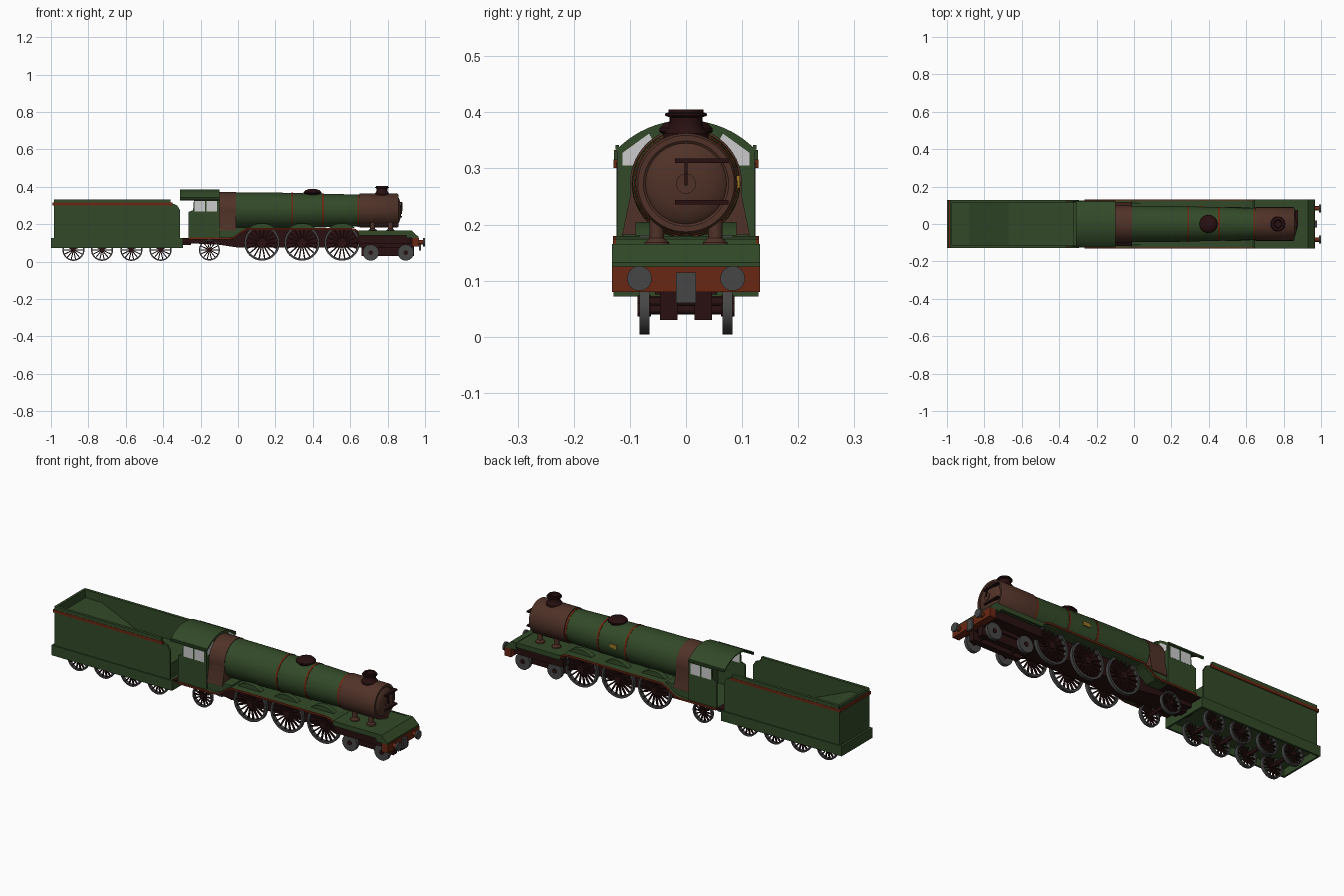
import bpy, bmesh, math
from mathutils import Matrix, Vector

old = bpy.data.objects.get("Cube")
if old:
    bpy.data.objects.remove(old, do_unlink=True)


def material(name, r, g, b):
    m = bpy.data.materials.new(name)
    m.use_nodes = True
    m.diffuse_color = (r, g, b, 1)
    m.node_tree.nodes["Principled BSDF"].inputs["Base Color"].default_value = (r, g, b, 1)
    return m


GREEN = material("dark green", .032, .068, .021)
BROWN = material("brown", .08, .032, .021)
RUST = material("rust red", .14, .02, .006)
DARK = material("dark maroon", .021, .005, .005)
GREY = material("grey", .062, .062, .064)
GLASS = material("pale glass", .6, .6, .6)
GOLD = material("gold", .3, .18, .02)


def finish(name, bm, mat, smooth=False):
    bmesh.ops.recalc_face_normals(bm, faces=bm.faces[:])
    mesh = bpy.data.meshes.new(name)
    bm.to_mesh(mesh)
    bm.free()
    mesh.materials.append(mat)
    if smooth:
        mesh.shade_smooth()
        mesh.set_sharp_from_angle(angle=math.radians(35))
    ob = bpy.data.objects.new(name, mesh)
    bpy.context.collection.objects.link(ob)
    return ob


def prism(name, pts, a, b, mat, along="Y", smooth=False):
    """Extrude an outline: (x, z) along y, or (y, z) along x."""
    bm = bmesh.new()
    place = (lambda p, d: (p[0], d, p[1])) if along == "Y" else (lambda p, d: (d, p[0], p[1]))
    face = bm.faces.new([bm.verts.new(place(p, a)) for p in pts])
    ext = bmesh.ops.extrude_face_region(bm, geom=[face])
    step = Vector(place((0, 0), b - a))
    bmesh.ops.translate(bm, vec=step, verts=[v for v in ext["geom"] if isinstance(v, bmesh.types.BMVert)])
    return finish(name, bm, mat, smooth)


def box(name, x0, x1, y0, y1, z0, z1, mat):
    return prism(name, [(x0, z0), (x1, z0), (x1, z1), (x0, z1)], y0, y1, mat)


def lathe(name, profile, centre, axis, mat, segs=40):
    """Spin (radius, height) points round an axis."""
    bm = bmesh.new()
    vs = [bm.verts.new((r, 0, h)) for r, h in profile]
    es = [bm.edges.new(pair) for pair in zip(vs, vs[1:])]
    bmesh.ops.spin(bm, geom=vs + es, cent=(0, 0, 0), axis=(0, 0, 1),
                   angle=math.tau, steps=segs, use_duplicate=False)
    bmesh.ops.remove_doubles(bm, verts=bm.verts[:], dist=1e-5)
    turn = {"X": Matrix.Rotation(math.pi / 2, 4, "Y"),
            "Y": Matrix.Rotation(-math.pi / 2, 4, "X"), "Z": Matrix()}[axis]
    bm.transform(Matrix.Translation(centre) @ turn)
    return finish(name, bm, mat, True)


def cylinder(name, r, a, b, centre, axis, mat, segs=24):
    return lathe(name, [(0, a), (r, a), (r, b), (0, b)], centre, axis, mat, segs)


def arc(cx, cz, r, start, end, n=16):
    return [(cx + r * math.cos(math.radians(start + (end - start) * i / n)),
             cz + r * math.sin(math.radians(start + (end - start) * i / n))) for i in range(n + 1)]


def strip(path, t):
    return path + [(x, z - t) for x, z in reversed(path)]


def spoked_wheel(name, x, r, z, spokes, s):
    y, w = .074 * s, r * .12
    lathe(name + "_tyre", [(r - w, -.009), (r, -.009), (r, .009), (r - w, .009), (r - w, -.009)],
          (x, y, z), "Y", GREY)
    cylinder(name + "_hub", r * .2, -.012, .012, (x, y, z), "Y", DARK)
    bm = bmesh.new()
    for i in range(spokes):
        m = (Matrix.Translation((x, y, z)) @ Matrix.Rotation(math.tau * i / spokes, 4, "Y")
             @ Matrix.Translation((r * .52, 0, 0)) @ Matrix.Diagonal((r * .78, .008, .055 * r + .002, 1)))
        bmesh.ops.create_cube(bm, size=1, matrix=m)
    finish(name + "_spokes", bm, DARK)


# Wheels and axles
wheels = [("tender_wheel", x, .059, .063, 14) for x in (-.88, -.727, -.57, -.414)]
wheels += [("driving_wheel", x, .095, .1, 18) for x in (.128, .342, .556)]
wheels += [("trailing_wheel", -.153, .056, .062, 14)]
for name, x, r, z, n in wheels:
    for s in (1, -1):
        spoked_wheel(name, x, r, z, n, s)
    cylinder(name + "_axle", .009, -.07, .07, (x, 0, z), "Y", DARK, 12)
for x in (.71, .897):
    cylinder("bogie_axle", .008, -.08, .08, (x, 0, .048), "Y", DARK, 12)
    for s in (1, -1):
        cylinder("bogie_wheel", .043, -.009, .009, (x, .074 * s, .048), "Y", GREY)
        cylinder("bogie_wheel_hub", .012, -.012, .012, (x, .074 * s, .048), "Y", DARK)

# Frames
prism("main_frame", [(-.3, .1), (-.1, .09), (0, .075), (.93, .075), (.93, .155), (.66, .155),
                     (.62, .172), (.02, .172), (-.04, .12), (-.3, .12)], -.055, .055, DARK)
for s in (1, -1):
    y0, y1 = sorted((.015 * s, .046 * s))
    box("bogie_frame", .66, .94, y0, y1, .03, .085, DARK)
    y0, y1 = sorted((.055 * s, .112 * s))
    box("front_frame_side", .64, .925, y0, y1, .095, .14, DARK)

# Running board with coloured edge, and wheel covers
board = [(-.265, .128), (-.05, .128), (-.02, .135), (.02, .165), (.05, .18), (.6, .18),
         (.63, .174), (.645, .162), (.925, .162)]
prism("running_board", strip(board, .007), -.125, .125, GREEN)
for s in (1, -1):
    prism("board_edge", strip(board[:-1], .01), .125 * s, .13 * s, RUST)
    for x in (.128, .342, .556):
        prism("splasher", arc(x, .1, .105, 130, 50), .062 * s, .09 * s, GREEN, smooth=True)
    box("front_deck_edge", .645, .925, min(.122 * s, .13 * s), max(.122 * s, .13 * s), .14, .165, GREEN)

# Front apron, buffer beam, buffers and coupling
prism("front_apron", [(.9, .125), (.965, .125), (.965, .132), (.93, .165), (.9, .165)], -.132, .132, GREEN)
box("buffer_beam", .93, .968, -.132, .132, .08, .125, RUST)
box("coupling", .968, .978, -.018, .018, .06, .115, GREY)
for s in (1, -1):
    cylinder("buffer_shank", .012, .965, .992, (0, .083 * s, .104), "X", RUST)
    cylinder("buffer_head", .022, .99, 1, (0, .083 * s, .104), "X", GREY)

# Boiler, bands and firebox
AXIS = (0, 0, .273)
lathe("boiler", [(0, -.02), (.097, -.02), (.096, .2), (.085, .65), (0, .65)], AXIS, "X", GREEN, 48)
for x, r in ((.29, .0955), (.455, .0915), (.643, .087)):
    cylinder("boiler_band", r, x - .005, x + .005, AXIS, "X", RUST, 48)
firebox = [(.117, .165)] + arc(0, .273, .1, -10, 190, 28) + [(-.117, .165)]
prism("firebox", firebox, -.1, -.01, BROWN, "X", True)
prism("firebox_base", [(-.1, .12), (-.03, .12), (.04, .17), (.04, .182), (-.1, .182)], -.112, .112, GREEN)
box("name_plate", .34, .38, .088, .0965, .265, .287, GOLD)

# Smokebox, door and fittings
lathe("smokebox", [(0, .65), (.09, .65), (.09, .852), (.086, .858), (.076, .858), (.072, .855),
                   (.066, .861), (.045, .868), (.02, .872), (0, .872)], AXIS, "X", BROWN, 48)
cylinder("door_boss", .018, .865, .876, AXIS, "X", BROWN)
box("door_handle", .872, .88, -.003, .003, .27, .315, DARK)
for z in (.24, .314):
    box("door_hinge", .86, .878, -.02, .076, z - .004, z + .004, DARK)
for x in (.72, .815):
    for s in (1, -1):
        lathe("smokebox_support", [(0, .158), (.024, .158), (.022, .168), (.013, .176), (.013, .22),
                                   (0, .22)], (x, .052 * s, 0), "Z", BROWN, 20)

# Chimney and dome
lathe("chimney", [(.041, .345), (.04, .362), (.032, .37), (.029, .38), (.029, .391), (.037, .394),
                  (.037, .398), (.031, .4), (.031, .405), (.022, .405), (.019, .368), (0, .368)],
      (.77, 0, 0), "Z", DARK)
lathe("steam_dome", [(.036, .345), (.04, .36), (.048, .366), (.047, .372), (.038, .381), (.02, .387),
                     (0, .388)], (.398, 0, 0), "Z", DARK)

# Cab: sides, front wall, arched roof and windows
side = [(-.265, .125), (-.1, .125), (-.1, .338), (-.235, .338), (-.24, .275), (-.265, .265)]
roof_r, roof_z = .172, .214
roof = arc(0, roof_z, roof_r, 43, 137, 20)
prism("cab_front", [(.12, .125)] + arc(0, roof_z, roof_r - .004, 45, 135) + [(-.12, .125)],
      -.107, -.1, GREEN, "X")
prism("cab_roof", roof + arc(0, roof_z, roof_r - .006, 137, 43, 20), -.31, -.098, GREEN, "X", True)
box("cab_floor", -.3, -.1, -.118, .118, .12, .127, DARK)
pane = [(.113, .305), (.113, .328), (.066, .362), (.06, .352), (.093, .305)]
for s in (1, -1):
    prism("cab_side", side, .115 * s, .122 * s, GREEN)
    prism("roof_edge", [(-.31, .334), (-.1, .334), (-.1, .342), (-.31, .342)], .119 * s, .126 * s, GREEN)
    for x in (-.232, -.168):
        y0, y1 = sorted((.114 * s, .1228 * s))
        box("side_window", x, x + .055, y0, y1, .268, .325, GLASS)
    prism("front_window", [(y * s, z) for y, z in pane], -.108, -.0995, GLASS, "X")

# Tender: base with open underside, walls, trim and coal space
box("tender_floor", -1, -.295, -.125, .125, .11, .122, GREEN)
for x in (-1, -.305):
    box("tender_end_skirt", x, x + .01, -.128, .128, .072, .125, GREEN)
wall = [(-.985, .12), (-.31, .12), (-.31, .275), (-.325, .3), (-.36, .315), (-.985, .315)]
for s in (1, -1):
    y0, y1 = sorted((.119 * s, .129 * s))
    box("tender_skirt", -1, -.295, y0, y1, .072, .125, GREEN)
    prism("tender_side", wall, .115 * s, .124 * s, GREEN)
    box("tender_band", -.99, -.35, y0, y1, .301, .316, RUST)
    y0, y1 = sorted((.113 * s, .128 * s))
    box("tender_lip", -.98, -.36, y0, y1, .315, .333, GREEN)
box("tender_back", -.985, -.972, -.124, .124, .12, .333, GREEN)
box("tender_back_band", -.992, -.98, -.129, .129, .301, .316, RUST)
prism("coal_space", [(-.975, .12), (-.32, .12), (-.32, .2), (-.67, .2), (-.88, .29), (-.975, .29)],
      -.116, .116, GREEN)
box("drawbar", -.33, -.25, -.02, .02, .09, .11, DARK)
